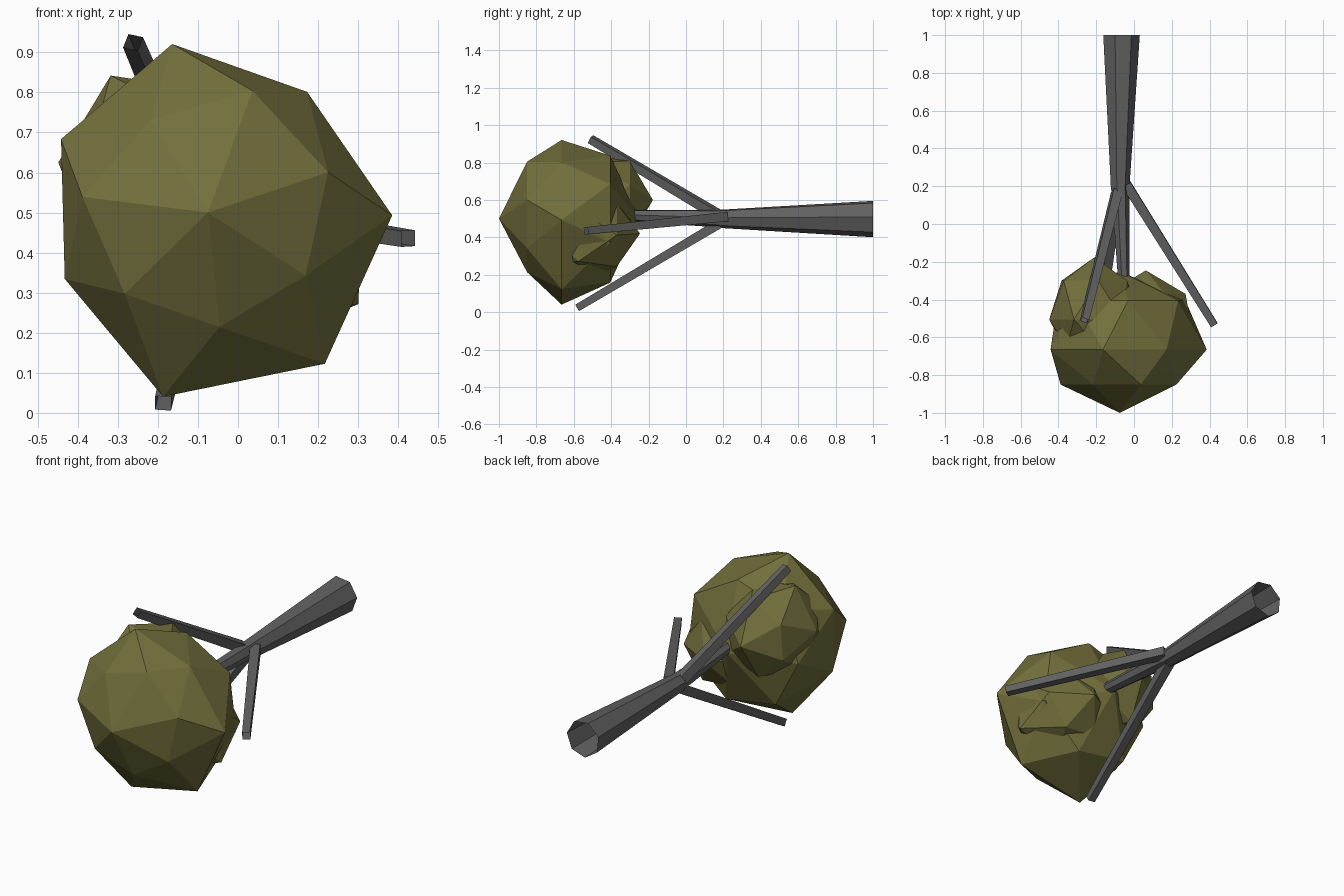
import bpy, math
from mathutils import Vector

if "Cube" in bpy.data.objects:
    bpy.data.objects.remove(bpy.data.objects["Cube"])


def material(name, rgb):
    m = bpy.data.materials.new(name)
    m.diffuse_color = (*rgb, 1)
    m.use_nodes = True
    m.node_tree.nodes["Principled BSDF"].inputs["Base Color"].default_value = m.diffuse_color
    return m


olive = material("olive", (0.17, 0.16, 0.045))
grey = material("dark_grey", (0.12, 0.12, 0.12))


def make(name, verts, faces, mat):
    me = bpy.data.meshes.new(name)
    me.from_pydata(verts, [], faces)
    me.materials.append(mat)
    ob = bpy.data.objects.new(name, me)
    bpy.context.collection.objects.link(ob)
    return ob


def limb(name, a, b, ra, rb, n, phase):
    """Open tapered tube from a to b."""
    a, b = Vector(a), Vector(b)
    d = (b - a).normalized()
    side = (Vector((1, 0, 0)) - d * d.x).normalized()
    up = side.cross(d)
    if up.z < 0:
        up = -up
    verts = []
    for c, r in ((a, ra), (b, rb)):
        for i in range(n):
            t = math.radians(phase) + math.tau * i / n
            verts.append(c + r * (math.cos(t) * side + math.sin(t) * up))
    faces = [(i, i + n, (i + 1) % n + n, (i + 1) % n) for i in range(n)]
    return make(name, verts, faces, grey)


def clump(name, x, z, n, front, back, rings):
    """Faceted leaf ball: rings are (y, phase, radii), twisted against each other."""
    verts = [(x, front, z)]
    for y, phase, radii in rings:
        for i in range(n):
            t = math.radians(phase) + math.tau * i / n
            r = radii[i % len(radii)]
            verts.append((x + r * math.cos(t), y, z + r * math.sin(t)))
    last = len(verts)
    verts.append((x, back, z))
    faces = []
    for i in range(n):
        j = (i + 1) % n
        faces.append((0, 1 + i, 1 + j))
        for k in range(len(rings) - 1):
            p, q = 1 + k * n, 1 + (k + 1) * n
            faces += [(p + i, q + i, p + j), (p + j, q + i, q + j)]
        e = last - n
        faces.append((e + i, last, e + j))
    return make(name, verts, faces, olive)


# trunk: wide lower length and thin upper length
limb("trunk", (-0.069, 1, 0.5), (-0.075, 0.18, 0.5), 0.1, 0.05, 7, 5.3)
limb("upper_trunk", (-0.075, 0.22, 0.5), (-0.055, -0.29, 0.517), 0.05, 0.032, 7, 5.3)

# three side branches
for name, a, b, ph in (
        ("branch_top", (-0.09, 0.17, 0.52), (-0.262, -0.51, 0.925), 25),
        ("branch_right", (-0.04, 0.21, 0.51), (0.425, -0.535, 0.435), 45),
        ("branch_bottom", (-0.08, 0.19, 0.48), (-0.187, -0.58, 0.024), 45)):
    limb(name, a, b, 0.036, 0.028, 4, ph)

# leaf clumps
clump("main_foliage", -0.075, 0.5, 7, -1.0, -0.25, [
    (-0.85, 70, (0.324, 0.272, 0.316, 0.29, 0.287, 0.29, 0.316)),
    (-0.665, 102, (0.43, 0.41, 0.394, 0.473, 0.477, 0.46, 0.39)),
    (-0.405, 134, (0.34, 0.33, 0.35, 0.36, 0.37, 0.36, 0.34))])
clump("left_foliage", -0.21, 0.6, 6, -0.77, -0.177, [
    (-0.65, 84, (0.18,)),
    (-0.505, 114, (0.265, 0.24, 0.25)),
    (-0.30, 144, (0.20, 0.19, 0.21))])
clump("right_foliage", 0.063, 0.42, 6, -0.84, -0.246, [
    (-0.72, -62, (0.18,)),
    (-0.575, -32, (0.28, 0.28, 0.25)),
    (-0.37, -2, (0.21, 0.19, 0.2))])
